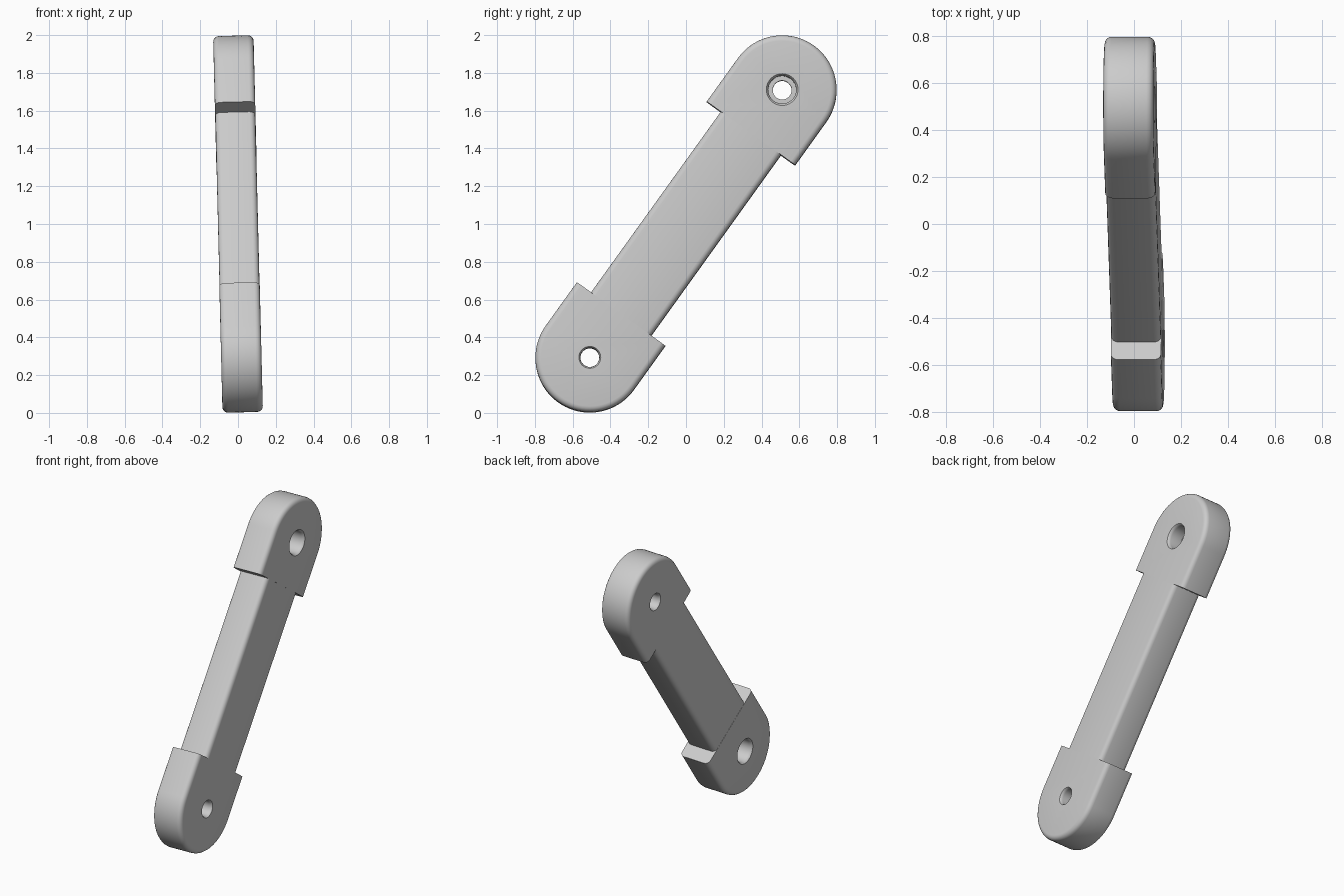
import bpy, bmesh, math
from mathutils import Matrix, Vector

old = bpy.data.objects.get("Cube")
if old:
    bpy.data.objects.remove(old, do_unlink=True)

HALF_SPAN = 0.873     # centre to hole
HEAD_R = 0.288
HEAD_TAIL = 0.284     # hole to shoulder
HALF_THICK = 0.107
SHANK_HALF = 0.196
ROUND = 0.03

# Slanted frame: thickness, width and length axes
thick = Vector((1, 0, 0.025)).normalized()
length = Vector((0, 0.583, 0.812))
length = (length - thick * length.dot(thick)).normalized()
width = length.cross(thick)
frame = Matrix((thick, width, length)).transposed().to_4x4()
frame.translation = (0, 0, 1)

grey = bpy.data.materials.new("light grey")
grey.use_nodes = True
grey.diffuse_color = (0.6, 0.6, 0.6, 1)
grey.node_tree.nodes["Principled BSDF"].inputs["Base Color"].default_value = grey.diffuse_color


def make_object(name, bm):
    bmesh.ops.recalc_face_normals(bm, faces=bm.faces)
    mesh = bpy.data.meshes.new(name)
    bm.to_mesh(mesh)
    bm.free()
    mesh.materials.append(grey)
    obj = bpy.data.objects.new(name, mesh)
    bpy.context.collection.objects.link(obj)
    return obj


def activate(obj):
    bpy.ops.object.select_all(action="DESELECT")
    obj.select_set(True)
    bpy.context.view_layer.objects.active = obj


def rounded_plate(name, outline, half, flat_ends):
    """Extrude a (width, length) outline; round its rim except on flat ends."""
    bm = bmesh.new()
    base = bm.faces.new([bm.verts.new((-half, y, z)) for y, z in outline])
    ext = bmesh.ops.extrude_face_region(bm, geom=[base])
    top = [v for v in ext["geom"] if isinstance(v, bmesh.types.BMVert)]
    bmesh.ops.translate(bm, verts=top, vec=(2 * half, 0, 0))

    def on_rim(e):
        a, b = (v.co for v in e.verts)
        flat = any(abs(a.z - z) < 1e-5 and abs(b.z - z) < 1e-5 for z in flat_ends)
        return abs(a.x - b.x) < 1e-5 and not flat

    rim = [e for e in bm.edges if on_rim(e)]
    bmesh.ops.bevel(bm, geom=rim, offset=ROUND, segments=4, profile=0.5, affect="EDGES")
    return make_object(name, bm)


def lathe_cutter(profile, steps=40):
    """Turn a (radius, x) profile around the x axis."""
    bm = bmesh.new()
    rings = []
    for r, x in profile:
        angles = [2 * math.pi * i / steps for i in range(steps)]
        rings.append([bm.verts.new((x, r * math.cos(a), r * math.sin(a))) for a in angles])
    for low, high in zip(rings, rings[1:]):
        for i in range(steps):
            j = (i + 1) % steps
            bm.faces.new((low[i], low[j], high[j], high[i]))
    bm.faces.new(rings[0])
    bm.faces.new(rings[-1])
    cutter = make_object("bore_cutter", bm)
    cutter.hide_render = True
    return cutter


def finish(obj, matrix):
    obj.matrix_world = matrix
    activate(obj)
    bpy.ops.object.shade_smooth_by_angle(angle=math.radians(35))


# Rounded head outline, with its hole at the origin
arc = [math.pi * i / 40 for i in range(41)]
head_outline = [(HEAD_R * math.cos(a), HEAD_R * math.sin(a)) for a in arc]
head_outline += [(-HEAD_R, -HEAD_TAIL), (HEAD_R, -HEAD_TAIL)]

# Stepped bore with softened rims
T = HALF_THICK
bore = [(0.068, -T - 0.01), (0.058, -T), (0.052, -T + 0.008), (0.05, -T + 0.02),
        (0.05, 0.007), (0.074, 0.007), (0.074, T - 0.02), (0.077, T - 0.008),
        (0.084, T), (0.094, T + 0.01)]

# The lower head is the upper one turned half round about the width axis
for name, turn in (("upper_head", 0), ("lower_head", math.pi)):
    head = rounded_plate(name, head_outline, HALF_THICK, [-HEAD_TAIL])
    cutter = lathe_cutter(bore)
    mod = head.modifiers.new("bore", "BOOLEAN")
    mod.operation = "DIFFERENCE"
    mod.solver = "EXACT"
    mod.object = cutter
    activate(head)
    bpy.ops.object.modifier_apply(modifier=mod.name)
    bpy.data.objects.remove(cutter, do_unlink=True)
    place = Matrix.Rotation(turn, 4, "Y") @ Matrix.Translation((0, 0, HALF_SPAN))
    finish(head, frame @ place)

# Straight shank, its ends buried in the heads
end = HALF_SPAN - HEAD_TAIL + 0.06
shank_outline = [(-SHANK_HALF, -end), (SHANK_HALF, -end), (SHANK_HALF, end), (-SHANK_HALF, end)]
shank = rounded_plate("shank", shank_outline, HALF_THICK - 0.001, [-end, end])
finish(shank, frame)
